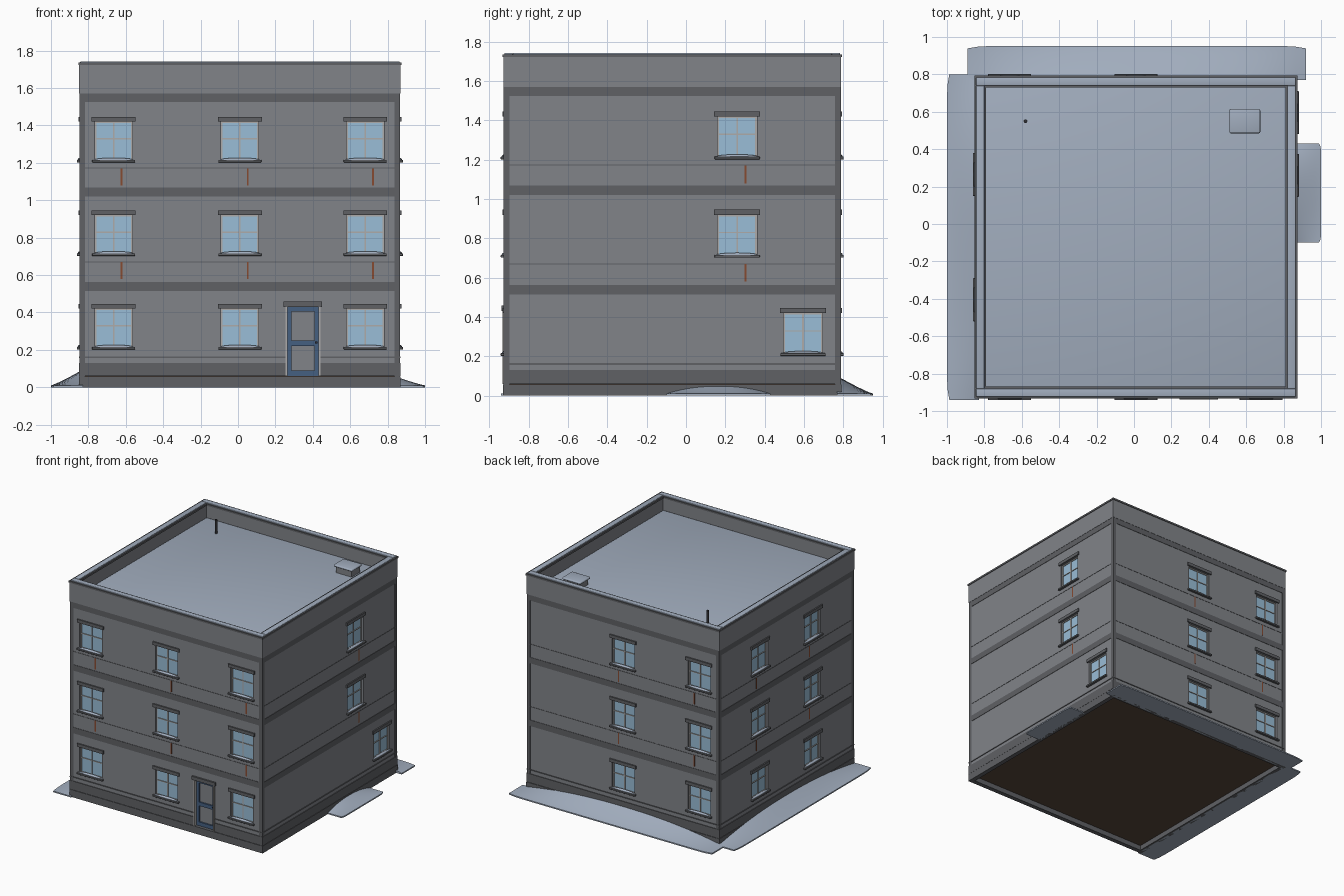
import bpy, bmesh, math
from mathutils import Matrix

if "Cube" in bpy.data.objects:
    bpy.data.objects.remove(bpy.data.objects["Cube"])

CX, CY, H = 0.01, -0.07, 0.854         # building centre and half width of wall faces
U0, U1 = {}, {}
for s in ("front", "back"):
    U0[s], U1[s] = CX - H, CX + H
for s in ("left", "right"):
    U0[s], U1[s] = CY - H, CY + H
SIDES = ("front", "back", "left", "right")

COL = {"wall": (.22, .23, .25), "trim": (.115, .12, .13), "snow": (.36, .42, .515),
       "glass": (.32, .51, .68), "frame": (.42, .41, .40), "door": (.06, .115, .22),
       "rust": (.24, .068, .03), "floor": (.10, .065, .045), "metal": (.03, .03, .035)}
MATS = {}
for k, c in COL.items():
    MATS[k] = bpy.data.materials.new(k)
    MATS[k].diffuse_color = (*c, 1)
parts = {}


def part(name, mat):
    if name not in parts:
        parts[name] = (bmesh.new(), mat)
    return parts[name][0]


def box(name, mat, x0, x1, y0, y1, z0, z1):
    m = Matrix.Translation(((x0 + x1) / 2, (y0 + y1) / 2, (z0 + z1) / 2))
    m = m @ Matrix.Diagonal((abs(x1 - x0), abs(y1 - y0), abs(z1 - z0), 1))
    bmesh.ops.create_cube(part(name, mat), size=1, matrix=m)


def pos(side, u, d):
    """Wall coordinate u and outward depth d to x, y."""
    return {"front": (u, CY - H - d), "back": (u, CY + H + d),
            "left": (CX - H - d, u), "right": (CX + H + d, u)}[side]


def wbox(name, mat, side, u0, u1, d0, d1, z0, z1):
    (xa, ya), (xb, yb) = pos(side, u0, d0), pos(side, u1, d1)
    box(name, mat, min(xa, xb), max(xa, xb), min(ya, yb), max(ya, yb), z0, z1)


def ring(name, mat, d0, d1, z0, z1, gap=None):
    """Band round all four sides, optionally split at the front door."""
    for s in SIDES:
        e = d1 if s in ("front", "back") else d0
        a, b = U0[s] - e, U1[s] + e
        spans = [(a, gap[0]), (gap[1], b)] if gap and s == "front" else [(a, b)]
        for p, q in spans:
            wbox(name, mat, s, p, q, d0, d1, z0, z1)


def window(s, u, z, streak):
    a, b, t = u - .1, u + .1, z + .21
    wbox("cutter", "wall", s, a, b, -.03, .03, z, t)
    wbox("window_glass", "glass", s, a, b, -.032, -.020, z, t)
    f = .008
    for p, q, lo, hi in ((a, a + f, z, t), (b - f, b, z, t), (a, b, z, z + f), (a, b, t - f, t),
                         (u - .004, u + .004, z, t), (a, b, z + .116, z + .122)):
        wbox("window_frames", "frame", s, p, q, -.025, -.014, lo, hi)
    wbox("window_lintels", "trim", s, u - .117, u + .117, -.005, .010, t, t + .026)
    wbox("window_sills", "trim", s, u - .115, u + .115, -.02, .018, z - .008, z + .006)
    # rounded snow lying on the sill
    x, y = pos(s, u, 0)
    sc = (.105, .013, .011, 1) if s in ("front", "back") else (.013, .105, .011, 1)
    bmesh.ops.create_uvsphere(part("sill_snow", "snow"), u_segments=20, v_segments=8, radius=1,
                              matrix=Matrix.Translation((x, y, z + .006)) @ Matrix.Diagonal(sc))
    if streak:
        wbox("rust_streaks", "rust", s, u + .037, u + .047, -.002, .002, z - .13, z - .04)


# main block and floor slab
box("wall_body", "wall", CX - H, CX + H, CY - H, CY + H, .06, 1.58)
box("floor_slab", "floor", CX - .83, CX + .83, CY - .83, CY + .83, .04, .06)
# windows
LAYOUT = {"front": [(-.665, (0, 1, 2)), (.01, (0, 1, 2)), (.68, (0, 1, 2))],
          "back": [(-.665, (0, 1, 2)), (.01, (0, 1, 2))],
          "left": [(.265, (0, 1, 2)), (-.405, (0, 1, 2))],
          "right": [(.26, (1, 2)), (.595, (0,))]}
for s, cols in LAYOUT.items():
    for u, floors in cols:
        for f in floors:
            window(s, u, .21 + .5 * f, f > 0)
# door with frame, rails and two panels
D0, D1 = .255, .44
wbox("cutter", "wall", "front", D0, D1, -.04, .03, .05, .43)
wbox("door_panel", "wall", "front", D0, D1, -.042, -.028, .06, .43)
for p, q in ((D0, D0 + .01), (D1 - .01, D1)):
    wbox("door_frame", "frame", "front", p, q, -.035, .008, .06, .43)
for p, q, lo, hi in ((.265, .287, .06, .43), (.408, .43, .06, .43), (.265, .43, .06, .09),
                     (.265, .43, .22, .25), (.265, .43, .405, .43)):
    wbox("door_leaf", "door", "front", p, q, -.03, -.016, lo, hi)
wbox("door_lintel", "trim", "front", .243, .45, -.005, .014, .43, .458)
wbox("door_handle", "metal", "front", .412, .424, -.016, -.006, .235, .245)

# base, plinth, floor bands, thin seams
ring("base_course", "trim", -.03, .006, 0, .058)
ring("plinth", "trim", -.005, .005, .06, .13, (D0, D1))
ring("plinth_ledge", "trim", -.005, .005, .157, .165, (D0, D1))
for z in (.515, 1.02, 1.525):
    ring("floor_bands", "trim", -.005, .003, z, z + .048)
for s in SIDES:
    for z in (.667, 1.17):
        wbox("wall_seams", "trim", s, U0[s] + .02, U1[s] - .02, -.002, .002, z, z + .005)
# corner piers
for sx in (-1, 1):
    for sy in (-1, 1):
        x, y = CX + sx * (H - .0115), CY + sy * (H - .0115)
        box("corner_piers", "trim", x - .0145, x + .0145, y - .0145, y + .0145, .05, 1.57)
# parapet, coping and snow
ring("parapet", "wall", -.046, .005, 1.57, 1.727)
ring("coping", "trim", -.054, .010, 1.722, 1.736)
ring("coping_snow", "snow", -.044, 0, 1.732, 1.743)
box("roof_snow", "snow", CX - .809, CX + .809, CY - .809, CY + .809, 1.57, 1.625)
# roof hatch and vent pole
box("roof_hatch", "wall", .525, .665, .495, .605, 1.61, 1.675)
box("hatch_snow_cap", "snow", .51, .675, .485, .615, 1.672, 1.69)
bmesh.ops.create_cone(part("vent_pole", "metal"), cap_ends=True, segments=12, radius1=.010, radius2=.010,
                      depth=.12, matrix=Matrix.Translation((-.58, .55, 1.675)))


def drift(name, s, u0, u1, width, h, nu=32, nd=10):
    """Snow heap against a wall: arched along it, sloping outward."""
    bm = part(name, "snow")
    g = []
    for i in range(nu + 1):
        t = i / nu
        e = abs(2 * t - 1)
        w = width * (1 - .08 * e ** 20)
        row = []
        for j in range(nd + 1):
            k = j / nd
            x, y = pos(s, u0 + (u1 - u0) * t, -.015 + (w + .015) * k)
            z = .010 + h * (1 - e ** 2.2) * (1 - k) ** 1.15
            row.append(bm.verts.new((x, y, z)))
        g.append(row)
    faces = [bm.faces.new((g[i][j], g[i + 1][j], g[i + 1][j + 1], g[i][j + 1]))
             for i in range(nu) for j in range(nd)]
    low = bmesh.ops.extrude_face_region(bm, geom=faces, use_keep_orig=True)["geom"]
    for v in low:
        if isinstance(v, bmesh.types.BMVert):
            v.co.z = 0
    bmesh.ops.recalc_face_normals(bm, faces=bm.faces)


drift("left_snow_drift", "left", -.94, .80, .156, .085)
drift("back_snow_drift", "back", -.89, .92, .168, .09)
drift("right_snow_drift", "right", -.10, .43, .136, .045)

# turn the collected parts into objects
objs = {}
for name, (bm, mat) in parts.items():
    me = bpy.data.meshes.new(name)
    bm.to_mesh(me)
    bm.free()
    me.materials.append(MATS[mat])
    objs[name] = bpy.data.objects.new(name, me)
    bpy.context.collection.objects.link(objs[name])


def apply_mod(o, kind, **kw):
    m = o.modifiers.new(kind, kind)
    for k, v in kw.items():
        setattr(m, k, v)
    bpy.context.view_layer.objects.active = o
    bpy.ops.object.modifier_apply(modifier=m.name)


# recess the openings, soften snow and stone edges
apply_mod(objs["wall_body"], "BOOLEAN", operation="DIFFERENCE", solver="EXACT", object=objs["cutter"])
bpy.data.objects.remove(objs["cutter"])
for n, w in (("roof_snow", .012), ("hatch_snow_cap", .008), ("coping_snow", .005), ("window_sills", .003)):
    apply_mod(objs[n], "BEVEL", width=w, segments=3)
for n in ("left_snow_drift", "back_snow_drift", "right_snow_drift", "sill_snow", "vent_pole",
          "roof_snow", "hatch_snow_cap", "coping_snow"):
    bpy.ops.object.select_all(action="DESELECT")
    objs[n].select_set(True)
    bpy.context.view_layer.objects.active = objs[n]
    bpy.ops.object.shade_smooth_by_angle(angle=math.radians(35))

for m in bpy.data.materials:
    if m.users and not m.is_grease_pencil:
        m.use_nodes = True
        m.node_tree.nodes["Principled BSDF"].inputs["Base Color"].default_value = m.diffuse_color
